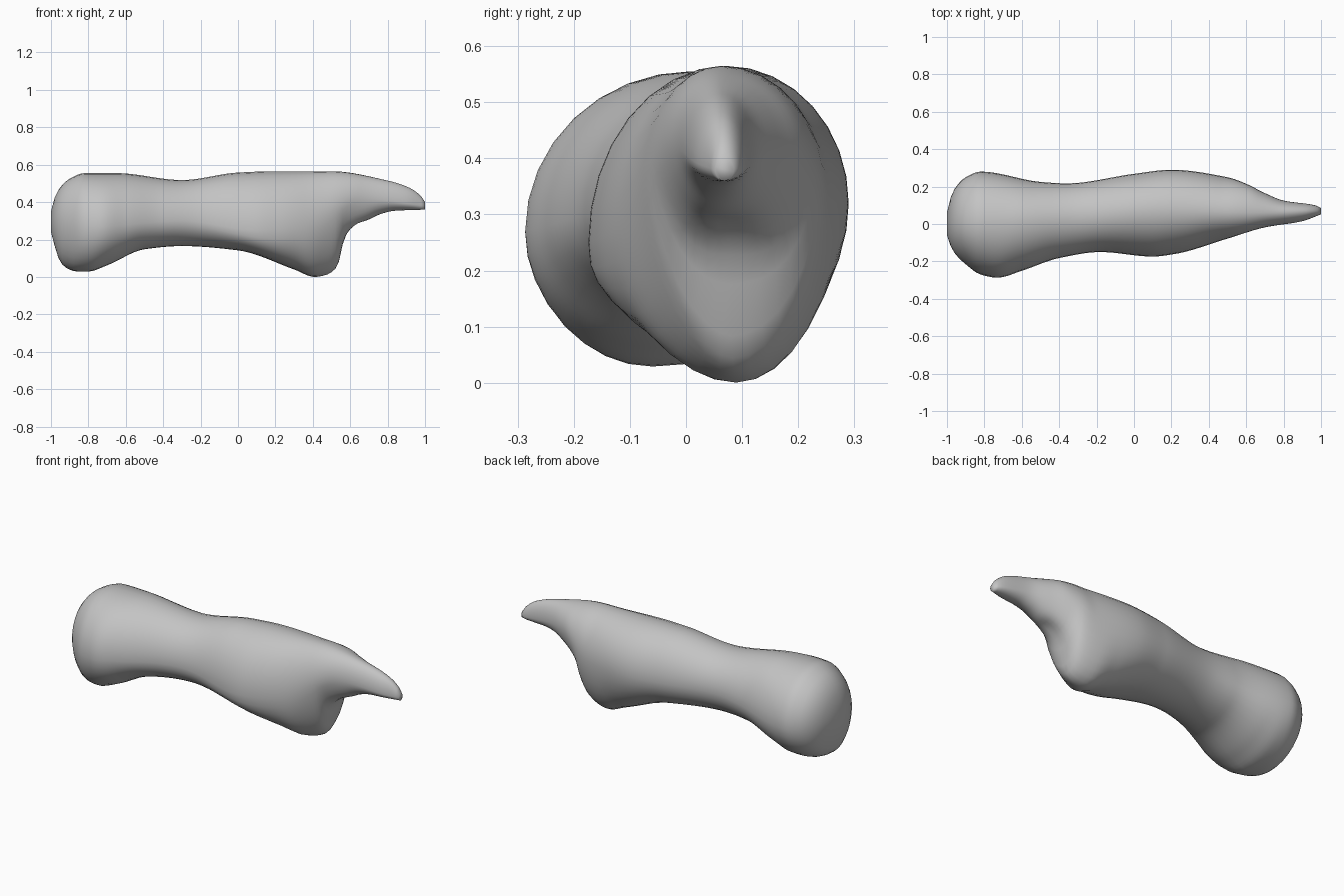
import bpy
import bmesh
from math import sin, cos, pi, exp, copysign

SIDES = 32
RINGS = 100

# Outline curves along the bone: position along x, then value
TOP = [(-1, .35), (-.97, .45), (-.9, .525), (-.82, .555), (-.65, .555), (-.3, .518),
       (0, .558), (.2, .565), (.5, .565), (.8, .515), (.92, .475), (.98, .43), (1, .4)]
BOTTOM = [(-1, .24), (-.98, .165), (-.95, .08), (-.92, .05), (-.87, .03), (-.8, .029),
          (-.7, .062), (-.5, .148), (-.3, .165), (0, .142), (.3, .04), (.41, 0), (.47, .01),
          (.53, .045), (.57, .18), (.62, .235), (.68, .285), (.76, .335), (.84, .354), (1, .36)]
FRONT = [(-1, -.06), (-.97, -.14), (-.9, -.215), (-.82, -.27), (-.73, -.287), (-.6, -.25),
         (-.4, -.182), (-.18, -.15), (.1, -.174), (.22, -.16), (.5, -.078), (.7, -.018),
         (.9, .015), (1, .052)]
BACK = [(-1, .06), (-.97, .17), (-.9, .25), (-.82, .28), (-.5, .225), (-.36, .217),
        (0, .268), (.2, .29), (.5, .25), (.6, .215), (.7, .165), (.8, .125), (.97, .1),
        (1, .085)]

# Where the top and bottom ridges run, and the widest height of each side
TOP_RIDGE = [(-1, 0), (-.5, .02), (.2, .07), (.7, .06), (1, .068)]
BOTTOM_RIDGE = [(-1, -.02), (-.8, -.06), (-.3, .02), (.4, .09), (.7, .07), (1, .068)]
FRONT_WIDEST = [(-1, .29), (-.8, .268), (-.3, .3), (.1, .25), (.35, .27), (.65, .42), (1, .38)]
BACK_WIDEST = [(-1, .29), (-.8, .28), (-.3, .33), (.2, .32), (.45, .32), (.65, .42), (1, .38)]


def smooth_curve(points, x):
    """Interpolate the points without overshooting."""
    slopes = [(b[1] - a[1]) / (b[0] - a[0]) for a, b in zip(points, points[1:])]
    tangents = [slopes[0]]
    for left, right in zip(slopes, slopes[1:]):
        same = left * right > 0
        tangents.append(2 * left * right / (left + right) if same else 0)
    tangents.append(slopes[-1])
    for i, (a, b) in enumerate(zip(points, points[1:])):
        if x <= b[0]:
            break
    width = b[0] - a[0]
    t = min(max((x - a[0]) / width, 0), 1)
    blend = t * t * (3 - 2 * t)
    bend = t * (1 - t) * ((1 - t) * tangents[i] - t * tangents[i + 1])
    return a[1] + (b[1] - a[1]) * blend + width * bend


def bump(x, centre, width):
    return exp(-((x - centre) / width) ** 2)


def signed_power(value, power):
    return copysign(abs(value) ** power, value)


def cross_section(x):
    """Closed ring of four rounded quarters."""
    top, bottom, front, back = (smooth_curve(c, x) for c in (TOP, BOTTOM, FRONT, BACK))
    high, low = smooth_curve(TOP_RIDGE, x), smooth_curve(BOTTOM_RIDGE, x)
    front_widest, back_widest = smooth_curve(FRONT_WIDEST, x), smooth_curve(BACK_WIDEST, x)
    # Hollow of the joint socket under the spike, narrowing towards its lip
    hollow = .04 * bump(x, .61, .07)
    taper = bump(x, .56, .11)
    # Square lower corner along the front of the socket end
    corner = bump(x, .12, .2)
    ring = []
    for k in range(SIDES):
        angle = 2 * pi * k / SIDES
        c, s = cos(angle), sin(angle)
        ridge, edge = (high, top) if s > 0 else (low, bottom)
        side, widest = (back, back_widest) if c > 0 else (front, front_widest)
        if s < 0:
            power = 1 + .1 * taper if c > 0 else 1 + .25 * taper - .25 * corner
            c, s = signed_power(c, power), signed_power(s, power)
        y = ridge + (side - ridge) * abs(c)
        z = widest + (edge - widest) * abs(s)
        if s < 0:
            z += hollow * s ** 6
        ring.append((x, y, z))
    return ring


def build_bone(name, material):
    """Loft the rings into one closed, smooth surface."""
    bm = bmesh.new()
    rings = []
    for i in range(RINGS + 1):
        points = cross_section(2 * i / RINGS - 1)
        rings.append([bm.verts.new(p) for p in points])
    for a, b in zip(rings, rings[1:]):
        for k in range(SIDES):
            n = (k + 1) % SIDES
            bm.faces.new((a[k], a[n], b[n], b[k]))
    # Rounded head end and blunt spike tip
    bm.faces.new(rings[0])
    bm.faces.new(rings[-1])
    bmesh.ops.recalc_face_normals(bm, faces=bm.faces)
    for face in bm.faces:
        face.smooth = True
    mesh = bpy.data.meshes.new(name)
    bm.to_mesh(mesh)
    bm.free()
    mesh.materials.append(material)
    bone = bpy.data.objects.new(name, mesh)
    bpy.context.collection.objects.link(bone)


def flat_material(name, colour):
    material = bpy.data.materials.new(name)
    material.use_nodes = True
    material.diffuse_color = colour
    shader = material.node_tree.nodes["Principled BSDF"]
    shader.inputs["Base Color"].default_value = colour
    return material


default_cube = bpy.data.objects.get("Cube")
if default_cube:
    bpy.data.objects.remove(default_cube, do_unlink=True)

# Finger bone with a round head, a narrow shaft and a spiked socket end
grey = flat_material("plain grey", (.55, .55, .55, 1))
build_bone("finger_bone", grey)
